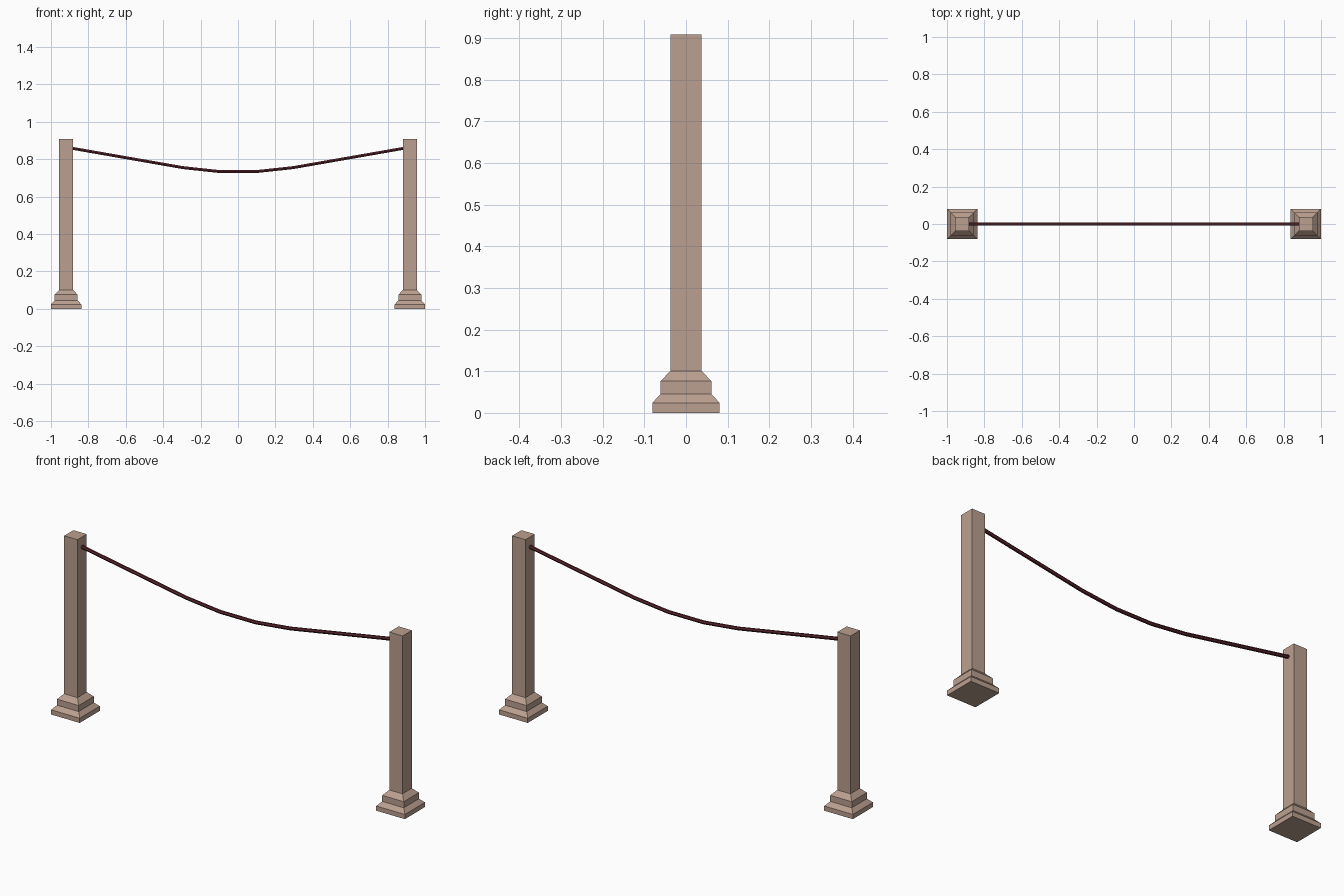
import bpy
import bmesh

cube = bpy.data.objects.get("Cube")
if cube:
    bpy.data.objects.remove(cube, do_unlink=True)


def make_material(name, rgb):
    mat = bpy.data.materials.new(name)
    mat.use_nodes = True
    mat.diffuse_color = (*rgb, 1)
    mat.node_tree.nodes["Principled BSDF"].inputs["Base Color"].default_value = (*rgb, 1)
    return mat


stone = make_material("pale brown stone", (0.50, 0.35, 0.28))
rope_red = make_material("dark red rope", (0.10, 0.018, 0.024))

POST_X = 0.919

# Half width and height of each level of a post, from the ground up
POST_PROFILE = [(0.081, 0), (0.081, 0.024), (0.061, 0.045),
                (0.061, 0.076), (0.0375, 0.101), (0.0375, 0.908)]


def square_post(name, x):
    """Stack square rings along the profile and close both ends."""
    bm = bmesh.new()
    rings = [[bm.verts.new((sx * w, sy * w, z))
              for sx, sy in ((-1, -1), (1, -1), (1, 1), (-1, 1))]
             for w, z in POST_PROFILE]
    for low, high in zip(rings, rings[1:]):
        for i in range(4):
            j = (i + 1) % 4
            bm.faces.new((low[i], low[j], high[j], high[i]))
    bm.faces.new(rings[0][::-1])
    bm.faces.new(rings[-1])
    mesh = bpy.data.meshes.new(name)
    bm.to_mesh(mesh)
    bm.free()
    mesh.materials.append(stone)
    post = bpy.data.objects.new(name, mesh)
    post.location.x = x
    bpy.context.collection.objects.link(post)


square_post("left_post", POST_X)
square_post("right_post", -POST_X)

# Sagging rope: one half of the path, mirrored to the other side
half = [(0.10, 0.734), (0.295, 0.755), (0.885, 0.858)]
path = [(-x, z) for x, z in reversed(half)] + half
curve = bpy.data.curves.new("rope", "CURVE")
curve.dimensions = "3D"
curve.bevel_depth = 0.009
curve.bevel_resolution = 1
curve.use_fill_caps = True
spline = curve.splines.new("POLY")
spline.points.add(len(path) - 1)
for point, (x, z) in zip(spline.points, path):
    point.co = (x, 0, z, 1)
spline.use_smooth = False
curve.materials.append(rope_red)
bpy.context.collection.objects.link(bpy.data.objects.new("rope", curve))
